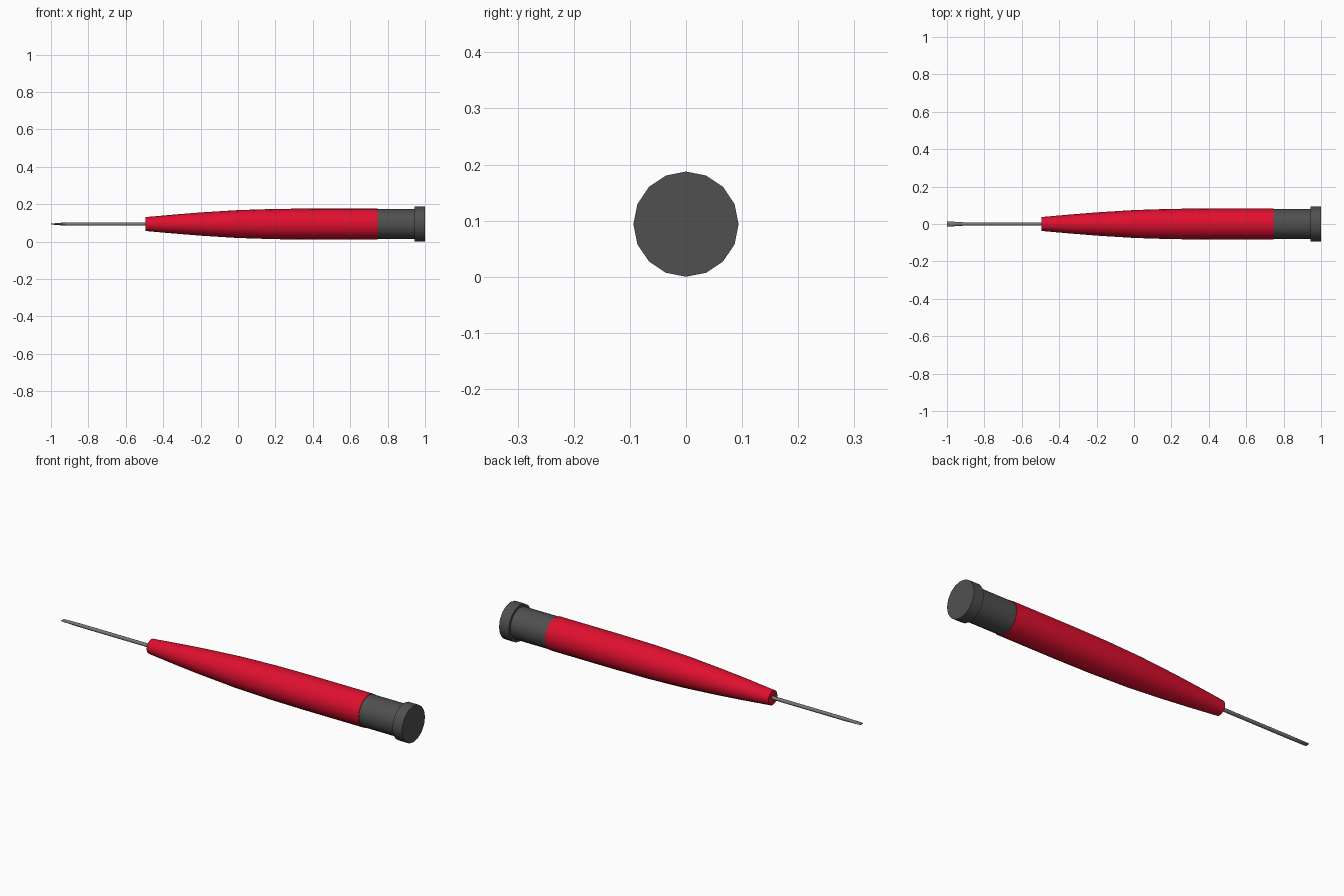
import bpy, bmesh, math

if "Cube" in bpy.data.objects:
    bpy.data.objects.remove(bpy.data.objects["Cube"])

CZ = 0.0937  # height of the tool axis


def material(name, rgb):
    m = bpy.data.materials.new(name)
    m.diffuse_color = (*rgb, 1)
    m.use_nodes = True
    m.node_tree.nodes["Principled BSDF"].inputs["Base Color"].default_value = m.diffuse_color
    return m


RED = material("red plastic", (0.74, 0.005, 0.029))
DARK = material("dark grey plastic", (0.08, 0.08, 0.08))
STEEL = material("steel", (0.19, 0.19, 0.19))


def loft(name, rings, sides, mat):
    """Skin elliptical rings (x, half width y, half height z) along the x axis."""
    bm = bmesh.new()
    loops = []
    for x, ry, rz in rings:
        loops.append([bm.verts.new((x, ry * math.sin(2 * math.pi * i / sides),
                                    CZ + rz * math.cos(2 * math.pi * i / sides)))
                      for i in range(sides)])
    for a, b in zip(loops, loops[1:]):
        for i in range(sides):
            j = (i + 1) % sides
            bm.faces.new((a[i], a[j], b[j], b[i]))
    bm.faces.new(loops[0])
    bm.faces.new(loops[-1])
    bmesh.ops.recalc_face_normals(bm, faces=bm.faces)
    me = bpy.data.meshes.new(name)
    bm.to_mesh(me)
    bm.free()
    me.materials.append(mat)
    ob = bpy.data.objects.new(name, me)
    bpy.context.collection.objects.link(ob)
    bpy.ops.object.select_all(action='DESELECT')
    ob.select_set(True)
    bpy.context.view_layer.objects.active = ob
    bpy.ops.object.shade_smooth_by_angle(angle=math.radians(35))
    return ob


def lathe(name, profile, sides, mat):
    return loft(name, [(x, r, r) for x, r in profile], sides, mat)


# Tapered grip
lathe("handle", [(-0.495, 0.037), (-0.35, 0.050), (-0.2, 0.062), (0.0, 0.0745),
                 (0.2, 0.081), (0.4, 0.083), (0.745, 0.083)], 16, RED)

# Swivel cap: neck and wider end disc
lathe("cap_neck", [(0.74, 0.0805), (0.95, 0.0805)], 16, DARK)
lathe("cap_end", [(0.945, 0.0937), (1.0, 0.0937)], 16, DARK)

# Shaft flattening into a slotted blade tip
loft("shaft_and_blade", [(-0.48, 0.009, 0.009), (-0.91, 0.009, 0.009),
                         (-0.945, 0.011, 0.007), (-0.975, 0.013, 0.0045),
                         (-1.0, 0.013, 0.0025)], 12, STEEL)
